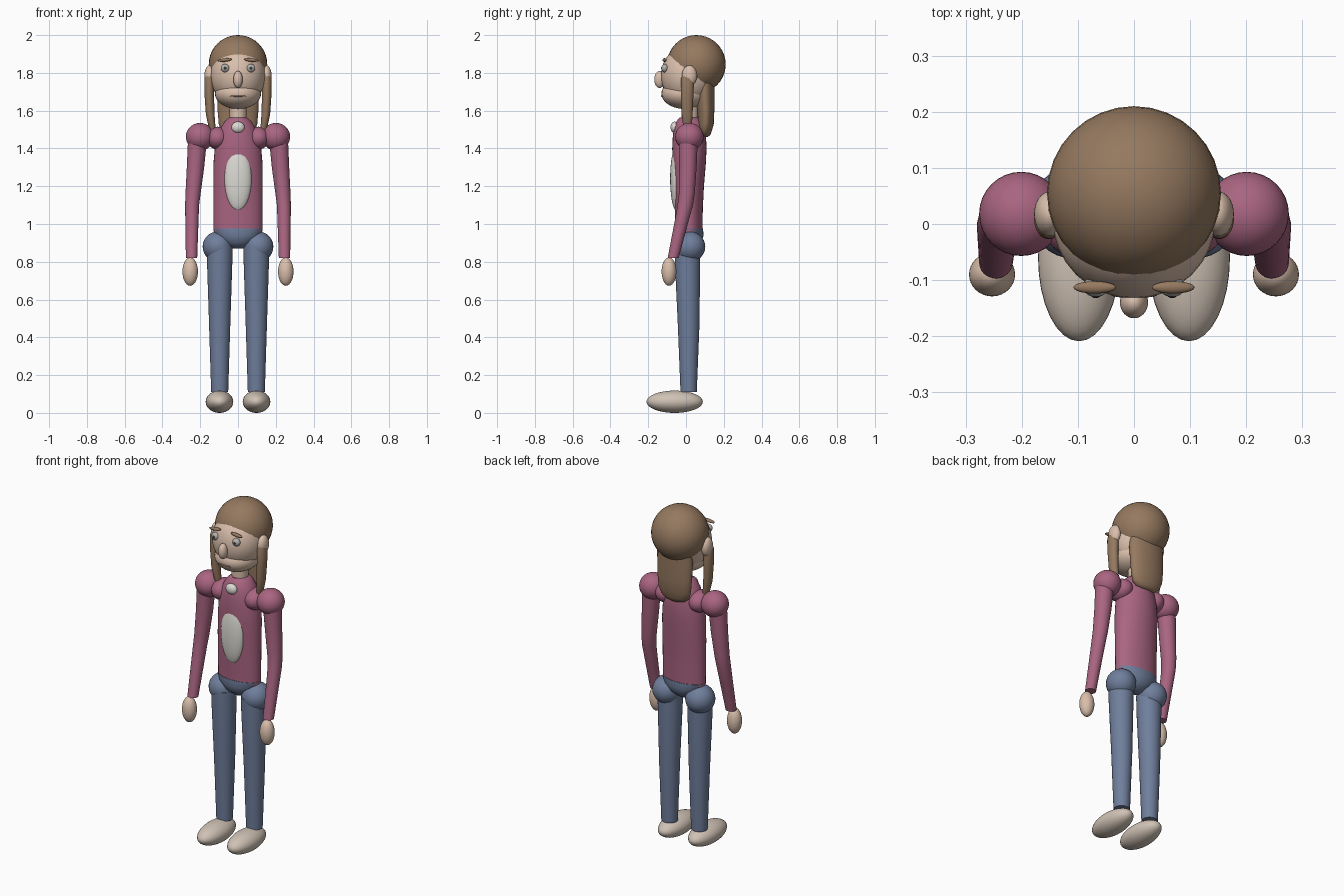
import bpy, bmesh, math


def material(name, rgb):
    m = bpy.data.materials.new(name)
    m.diffuse_color = (*rgb, 1)
    return m


HAIR = material("brown", (0.30, 0.19, 0.115))
SKIN = material("skin", (0.70, 0.52, 0.41))
PINK = material("pink_cloth", (0.40, 0.13, 0.22))
BLUE = material("blue_cloth", (0.16, 0.21, 0.33))
WHITE = material("off_white", (0.72, 0.70, 0.65))
SHOE = material("beige", (0.63, 0.54, 0.46))
EYE = material("eye_grey", (0.45, 0.44, 0.42))
DARK = material("dark", (0.04, 0.035, 0.03))
LIP = material("lip", (0.55, 0.33, 0.27))


def finish(bm, name, mat):
    bmesh.ops.recalc_face_normals(bm, faces=bm.faces)
    me = bpy.data.meshes.new(name)
    bm.to_mesh(me)
    bm.free()
    ob = bpy.data.objects.new(name, me)
    bpy.context.collection.objects.link(ob)
    me.materials.append(mat)
    bpy.context.view_layer.objects.active = ob
    ob.select_set(True)
    bpy.ops.object.shade_smooth_by_angle(angle=math.radians(45))
    ob.select_set(False)
    return ob


def ball(name, loc, radii, mat, tilt=0):
    bm = bmesh.new()
    bmesh.ops.create_uvsphere(bm, u_segments=32, v_segments=20, radius=1)
    bmesh.ops.scale(bm, vec=radii, verts=bm.verts)
    ob = finish(bm, name, mat)
    ob.location = loc
    ob.rotation_euler[1] = tilt
    return ob


def loft(name, rings, mat, n=32):
    """Skin horizontal ellipses given as (x, y, z, rx, ry), capped at both ends."""
    bm = bmesh.new()
    loops = []
    for x, y, z, rx, ry in rings:
        loops.append([bm.verts.new((x + rx * math.cos(i * math.tau / n),
                                    y + ry * math.sin(i * math.tau / n), z))
                      for i in range(n)])
    for a, b in zip(loops, loops[1:]):
        for i in range(n):
            j = (i + 1) % n
            bm.faces.new((a[i], a[j], b[j], b[i]))
    bm.faces.new(loops[0])
    bm.faces.new(loops[-1])
    return finish(bm, name, mat)


# Head and face
ball("head", (0, 0.012, 1.785), (0.146, 0.145, 0.16), SKIN)
ball("jaw", (0, -0.005, 1.69), (0.122, 0.125, 0.081), SKIN)
ball("nose", (0, -0.14, 1.765), (0.025, 0.028, 0.045), SKIN)
ball("mouth", (0, -0.126, 1.677), (0.042, 0.006, 0.004), LIP)
loft("neck", [(0, 0.02, 1.52, 0.045, 0.045), (0, 0.02, 1.65, 0.045, 0.045)], SKIN)

# Hair
ball("hair_cap", (0, 0.055, 1.845), (0.155, 0.155, 0.155), HAIR)
loft("back_hair", [(0, 0.10, 1.78, 0.105, 0.05), (0, 0.10, 1.70, 0.11, 0.05),
                   (0, 0.105, 1.60, 0.108, 0.045), (0, 0.105, 1.53, 0.102, 0.042),
                   (0, 0.10, 1.49, 0.088, 0.036), (0, 0.10, 1.47, 0.065, 0.028),
                   (0, 0.10, 1.46, 0.03, 0.014)], HAIR)

# Torso, pelvis and shirt front
loft("torso", [(0, 0.015, 0.96, 0.130, 0.072), (0, 0.015, 1.08, 0.131, 0.074),
               (0, 0.015, 1.20, 0.131, 0.080), (0, 0.017, 1.32, 0.130, 0.088),
               (0, 0.018, 1.40, 0.123, 0.091), (0, 0.018, 1.46, 0.111, 0.088),
               (0, 0.018, 1.51, 0.092, 0.082), (0, 0.018, 1.545, 0.070, 0.068),
               (0, 0.018, 1.565, 0.045, 0.050)], PINK)
loft("pelvis", [(0, 0.015, 0.975, 0.131, 0.075), (0, 0.015, 0.94, 0.122, 0.078),
                (0, 0.015, 0.90, 0.085, 0.065), (0, 0.015, 0.87, 0.035, 0.03)], BLUE)
ball("shirt_panel", (0, -0.05, 1.24), (0.072, 0.034, 0.17), WHITE)
ball("collar_button", (0, -0.06, 1.512), (0.035, 0.022, 0.03), WHITE)

# Mirrored parts
for s, side in ((-1, "right"), (1, "left")):
    ball(side + "_ear", (s * 0.15, 0.018, 1.785), (0.028, 0.04, 0.055), SKIN)
    ball(side + "_eye", (s * 0.068, -0.112, 1.825), (0.023, 0.018, 0.022), EYE)
    ball(side + "_pupil", (s * 0.068, -0.126, 1.825), (0.009, 0.006, 0.009), DARK)
    ball(side + "_brow", (s * 0.07, -0.113, 1.868), (0.038, 0.011, 0.009), HAIR, s * 0.1)
    loft(side + "_hair_lock", [(s * 0.15, 0.01, 1.80, 0.018, 0.025),
                               (s * 0.152, 0.008, 1.77, 0.026, 0.034),
                               (s * 0.152, 0.006, 1.68, 0.025, 0.033),
                               (s * 0.147, 0.006, 1.58, 0.023, 0.029),
                               (s * 0.137, 0.008, 1.51, 0.018, 0.022),
                               (s * 0.128, 0.01, 1.475, 0.01, 0.012)], HAIR)
    # Arm
    ball(side + "_shoulder_joint", (s * 0.108, 0.018, 1.455), (0.06, 0.075, 0.06), PINK)
    ball(side + "_shoulder", (s * 0.201, 0.018, 1.462), (0.075, 0.075, 0.073), PINK)
    loft(side + "_sleeve", [(s * 0.215, 0.012, 1.44, 0.05, 0.05),
                            (s * 0.225, 0.010, 1.30, 0.046, 0.046),
                            (s * 0.238, 0.004, 1.16, 0.040, 0.042),
                            (s * 0.243, -0.004, 1.10, 0.037, 0.041),
                            (s * 0.244, -0.022, 1.02, 0.035, 0.037),
                            (s * 0.246, -0.068, 0.82, 0.030, 0.029)], PINK)
    ball(side + "_hand", (s * 0.253, -0.09, 0.748), (0.041, 0.039, 0.075), SKIN)
    # Leg
    ball(side + "_hip", (s * 0.107, 0.02, 0.88), (0.08, 0.082, 0.08), BLUE)
    loft(side + "_leg", [(s * 0.097, 0.008, 0.88, 0.068, 0.068),
                         (s * 0.097, 0.008, 0.80, 0.067, 0.067),
                         (s * 0.097, 0.014, 0.46, 0.056, 0.057),
                         (s * 0.097, 0.014, 0.11, 0.045, 0.043)], BLUE)
    ball(side + "_shoe", (s * 0.098, -0.06, 0.059), (0.073, 0.149, 0.059), SHOE)
